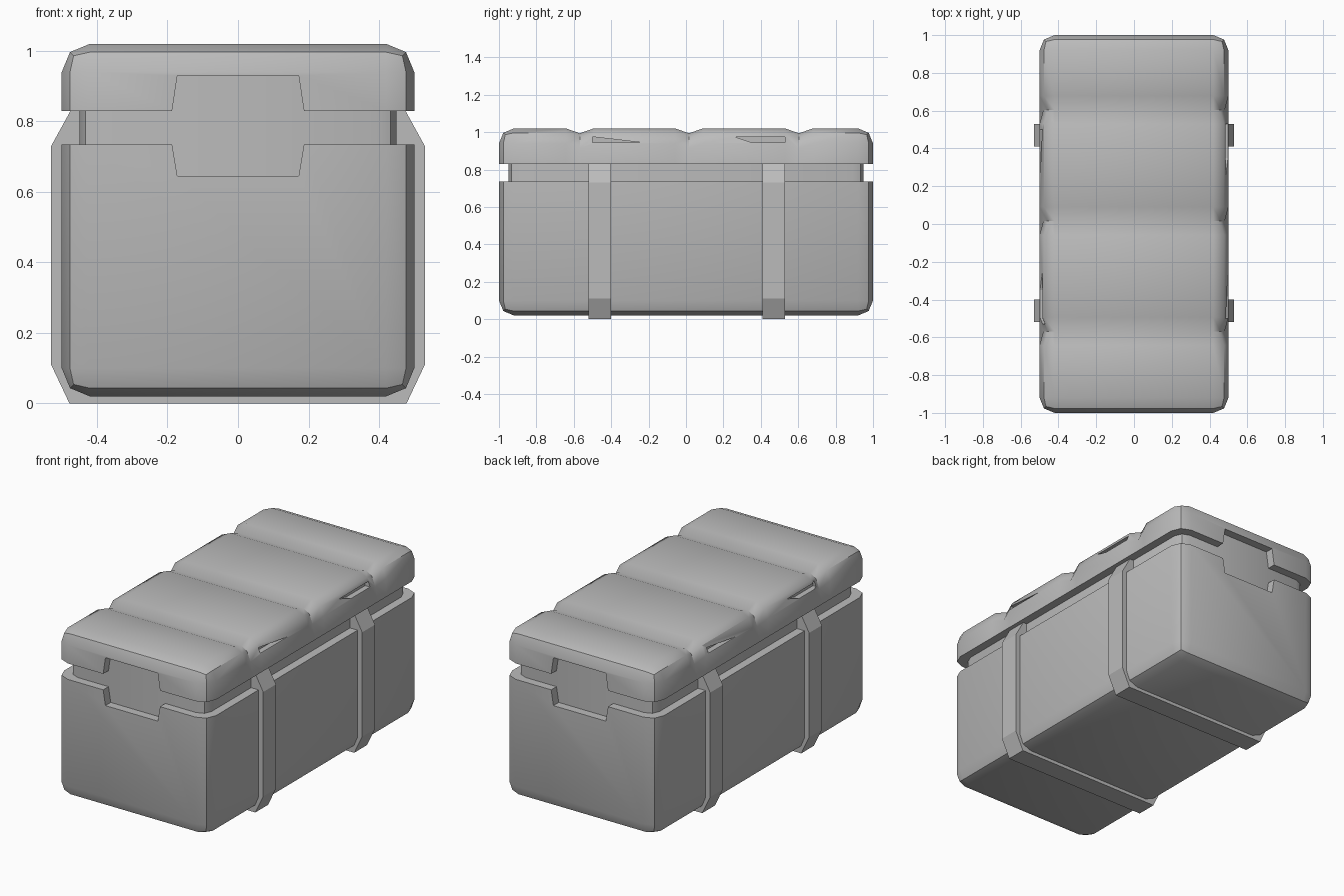
import bpy, bmesh
from mathutils import Vector

cube = bpy.data.objects.get("Cube")
if cube:
    bpy.data.objects.remove(cube, do_unlink=True)

grey = bpy.data.materials.new("plain_grey")
grey.use_nodes = True
GREY = (0.5, 0.5, 0.5, 1)
grey.diffuse_color = GREY
grey.node_tree.nodes["Principled BSDF"].inputs["Base Color"].default_value = GREY


def finish(bm, name):
    """Turn a bmesh into a named grey object."""
    bmesh.ops.recalc_face_normals(bm, faces=bm.faces[:])
    mesh = bpy.data.meshes.new(name)
    bm.to_mesh(mesh)
    bm.free()
    obj = bpy.data.objects.new(name, mesh)
    mesh.materials.append(grey)
    bpy.context.collection.objects.link(obj)
    return obj


def box(hx, hy, z0, z1, radius, upright_only=False):
    """Box with two-step rounded edges."""
    bm = bmesh.new()
    bmesh.ops.create_cube(bm, size=2)
    for v in bm.verts:
        v.co = Vector((v.co.x * hx, v.co.y * hy, z1 if v.co.z > 0 else z0))
    edges = [e for e in bm.edges
             if not upright_only or abs(e.verts[0].co.z - e.verts[1].co.z) > 0.01]
    bmesh.ops.bevel(bm, geom=edges, offset=radius, segments=2, profile=0.5,
                    affect='EDGES')
    return bm


def cut(bm, point, normal, cap=False):
    """Slice across; with cap, drop the side the normal points to and close it."""
    geom = bm.verts[:] + bm.edges[:] + bm.faces[:]
    res = bmesh.ops.bisect_plane(bm, geom=geom, plane_co=point, plane_no=normal,
                                 clear_outer=cap)
    if cap:
        rim = [g for g in res["geom_cut"] if isinstance(g, bmesh.types.BMEdge)]
        bmesh.ops.contextual_create(bm, geom=rim)


def prism(name, points, axis, start, end):
    """Extrude a flat outline along x or y."""
    bm = bmesh.new()
    place = (lambda a, b: (start, a, b)) if axis == 'x' else (lambda a, b: (a, start, b))
    face = bm.faces.new([bm.verts.new(place(a, b)) for a, b in points])
    res = bmesh.ops.extrude_face_region(bm, geom=[face])
    step = Vector((end - start, 0, 0) if axis == 'x' else (0, end - start, 0))
    for g in res["geom"]:
        if isinstance(g, bmesh.types.BMVert):
            g.co += step
    return finish(bm, name)


def smooth(obj):
    bpy.ops.object.select_all(action='DESELECT')
    obj.select_set(True)
    bpy.context.view_layer.objects.active = obj
    bpy.ops.object.shade_smooth_by_angle(angle=0.7)


def carve(obj, cutters):
    for c in cutters:
        mod = obj.modifiers.new(c.name, 'BOOLEAN')
        mod.operation = 'DIFFERENCE'
        mod.solver = 'EXACT'
        mod.object = c


GAP_LOW, GAP_HIGH = 0.735, 0.83

# Lower body
bm = box(0.5, 1, 0.02, 1.02, 0.08)
cut(bm, (0, 0, GAP_LOW), (0, 0, 1), cap=True)
lower_body = finish(bm, "lower_body")

# Lid with three shallow grooves that wrap over the rounded edges
bm = box(0.5, 1, 0.02, 1.02, 0.08)
cut(bm, (0, 0, GAP_HIGH), (0, 0, -1), cap=True)
for y in (-0.568, 0.016, 0.604):
    for offset in (-0.074, 0, 0.074):
        cut(bm, (0, y + offset, 0), (0, 1, 0))
    for v in bm.verts:
        if abs(v.co.y - y) < 0.001 and v.co.z > 0.9:
            v.co.z -= 0.026
            if abs(v.co.x) > 0.45:
                v.co.x *= 0.96
lid = finish(bm, "lid")

# Recessed core filling the gap
core = finish(box(0.45, 0.95, 0.1, 0.95, 0.06, upright_only=True), "inner_core")

# Latch recesses at both ends
outline = [(-0.172, 0.93), (-0.187, 0.83), (-0.187, 0.735), (-0.172, 0.645),
           (0.172, 0.645), (0.187, 0.735), (0.187, 0.83), (0.172, 0.93)]
latches = [prism("latch_cutter", outline, 'y', s * 0.94, s * 1.1) for s in (-1, 1)]

# Thin slots under the lid edge, turned half round for the other side
slots = []
for s in (-1, 1):
    for pts in ([(-0.5, 0.975), (-0.5, 0.945), (-0.24, 0.945)],
                [(0.26, 0.975), (0.35, 0.945), (0.53, 0.945), (0.53, 0.975)]):
        slots.append(prism("slot_cutter", [(s * y, z) for y, z in pts],
                           'x', s * 0.465, s * 0.6))
carve(lower_body, latches)
carve(lid, latches + slots)
for c in latches + slots:
    c.hide_render = True
    c.hide_viewport = True
    c.display_type = 'WIRE'

# Straps running under the body and up both sides
strap = [(-0.478, 0), (0.478, 0), (0.53, 0.11), (0.53, 0.73),
         (0.475, 0.83), (-0.475, 0.83), (-0.53, 0.73), (-0.53, 0.11)]
prism("front_strap", strap, 'y', -0.52, -0.4)
prism("back_strap", strap, 'y', 0.41, 0.53)

for obj in (lower_body, lid, core):
    smooth(obj)
